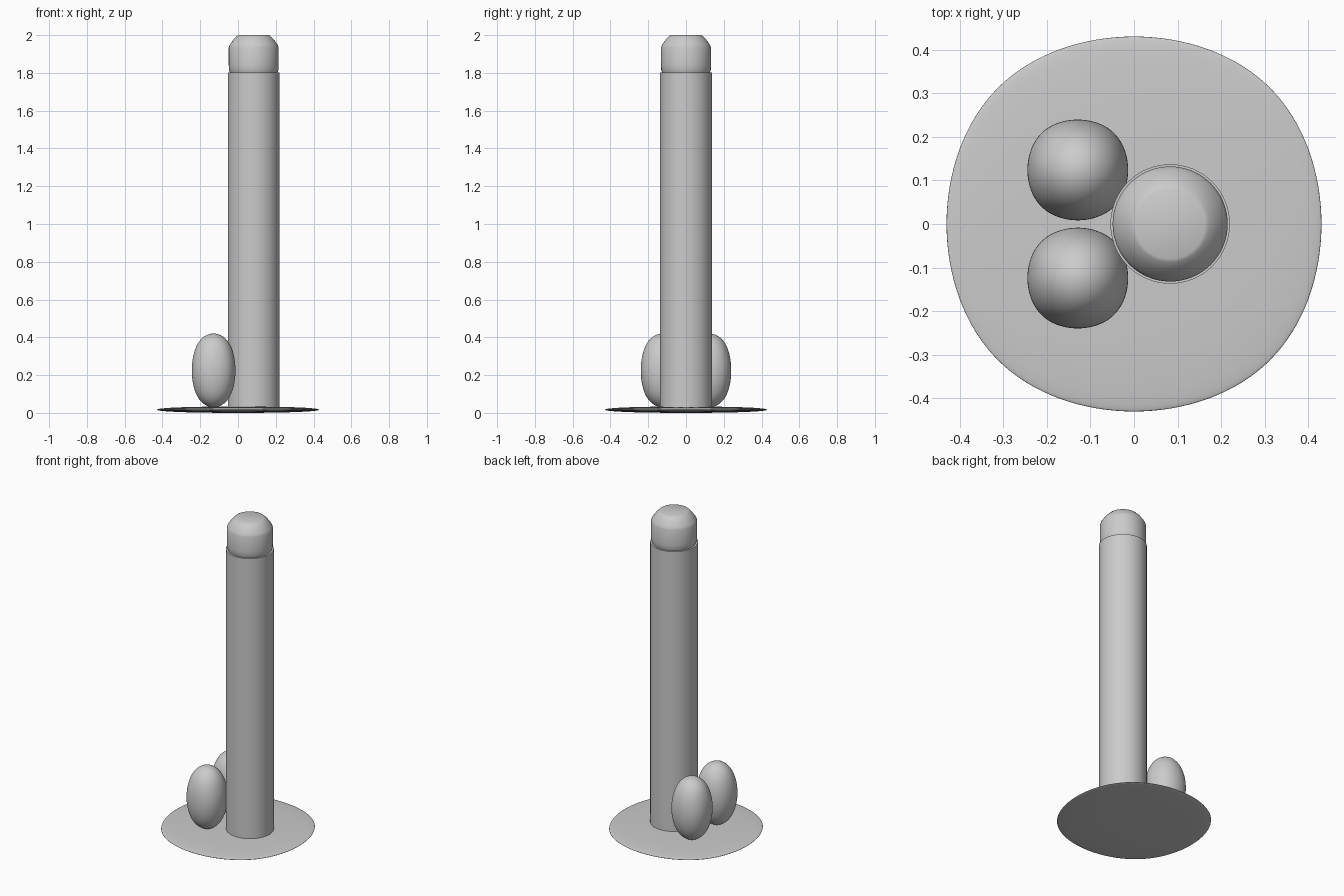
import bpy, math
from mathutils import Vector

if "Cube" in bpy.data.objects:
    bpy.data.objects.remove(bpy.data.objects["Cube"])


def rounded_block(name, center, dims):
    """Cube smoothed by subdivision, then fitted to exact dimensions."""
    bpy.ops.mesh.primitive_cube_add(size=2)
    ob = bpy.context.object
    ob.name = name
    mod = ob.modifiers.new("round", 'SUBSURF')
    mod.levels = mod.render_levels = 5
    bpy.ops.object.modifier_apply(modifier="round")
    half = max(v.co.x for v in ob.data.vertices)
    for v in ob.data.vertices:
        v.co = Vector(v.co[i] / half * dims[i] / 2 + center[i] for i in range(3))
    bpy.ops.object.shade_smooth()
    return ob


def lathe(name, x, profile, n=64):
    """Revolve an (r, z) profile about a vertical axis; ends are capped."""
    verts = [(x + r * math.cos(2 * math.pi * k / n), r * math.sin(2 * math.pi * k / n), z)
             for r, z in profile for k in range(n)]
    faces = [(i * n + k, i * n + (k + 1) % n, (i + 1) * n + (k + 1) % n, (i + 1) * n + k)
             for i in range(len(profile) - 1) for k in range(n)]
    last = (len(profile) - 1) * n
    faces += [tuple(reversed(range(n))), tuple(range(last, last + n))]
    me = bpy.data.meshes.new(name)
    me.from_pydata(verts, [], faces)
    ob = bpy.data.objects.new(name, me)
    bpy.context.collection.objects.link(ob)
    bpy.ops.object.select_all(action='DESELECT')
    ob.select_set(True)
    bpy.context.view_layer.objects.active = ob
    bpy.ops.object.shade_smooth_by_angle(angle=math.radians(50))
    return ob


# Thin base plate
rounded_block("base", (0, 0, 0.017), (0.86, 0.86, 0.034))

# Pair of egg shapes beside the column
for side, y in (("left", 0.124), ("right", -0.124)):
    rounded_block("egg_" + side, (-0.129, y, 0.225), (0.231, 0.231, 0.39))

# Tall column
lathe("column", 0.083, [(0.137, 0.03), (0.137, 1.802)])

# Domed cap
lathe("cap", 0.083, [(0.126, 1.802), (0.131, 1.815), (0.132, 1.84), (0.132, 1.935),
                     (0.126, 1.95), (0.106, 1.978), (0.088, 1.996), (0.08, 2.0)])
